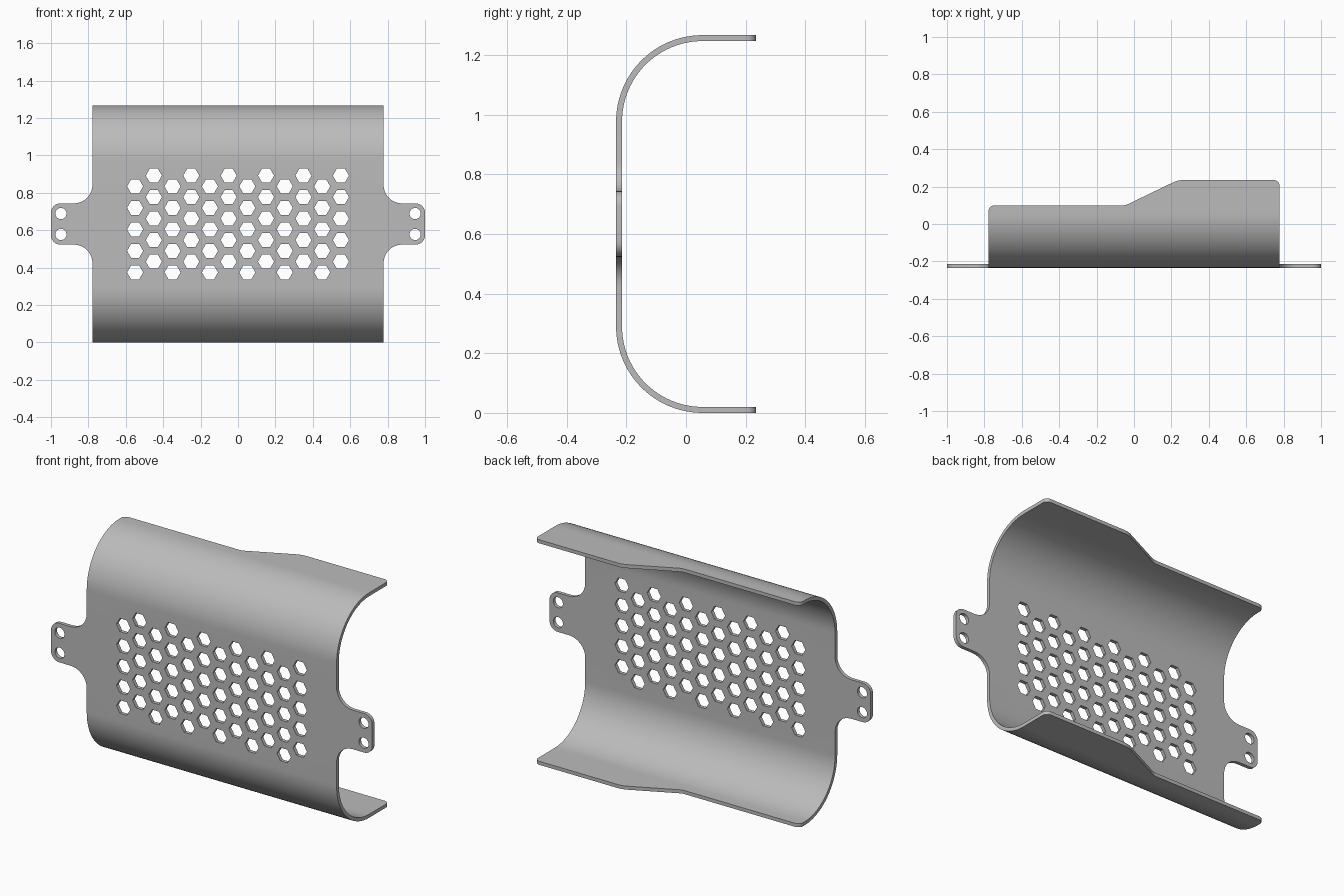
import bpy, bmesh, math
from mathutils import Vector

if "Cube" in bpy.data.objects:
    bpy.data.objects.remove(bpy.data.objects["Cube"], do_unlink=True)

W = 0.778        # half width of the bent cover
Y = 0.2345       # half depth
H = 1.267        # height
R = 0.29         # outer bend radius
T = 0.02         # sheet thickness
MID = H / 2
SEAM_Y = R - Y   # where each bend meets its flange

bm = bmesh.new()


def rounded(corners, steps=8):
    """Closed outline from (u, v, radius) corners."""
    out = []
    for i, (u, v, r) in enumerate(corners):
        p = Vector((u, v, 0))
        if r == 0:
            out.append((u, v))
            continue
        a = (Vector((*corners[i - 1][:2], 0)) - p).normalized()
        b = (Vector((*corners[(i + 1) % len(corners)][:2], 0)) - p).normalized()
        half = a.angle(b) / 2
        centre = p + (a + b).normalized() * r / math.sin(half)
        d = r / math.tan(half)
        s, e = (p + a * d - centre).normalized(), (p + b * d - centre).normalized()
        for k in range(steps + 1):
            q = centre + s.slerp(e, k / steps) * r
            out.append((q.x, q.y))
    return out


def ring(u, v, r, n):
    return [(u + r * math.cos(math.tau * k / n), v + r * math.sin(math.tau * k / n))
            for k in range(n)]


def sheet(loops, place, seams):
    """Flat plate with holes; edges lying on a seam get no wall."""
    layers = [[[bm.verts.new(place(u, v, w)) for u, v in lp] for lp in loops]
              for w in (0, T)]
    for layer in layers:
        edges = [bm.edges.new((lp[i - 1], lp[i])) for lp in layer for i in range(len(lp))]
        bmesh.ops.triangle_fill(bm, use_beauty=True, use_dissolve=False, edges=edges)
    for lp, outer, inner in zip(loops, *layers):
        for i in range(len(lp)):
            on_seam = any(abs(lp[i][1] - s) < 1e-5 and abs(lp[i - 1][1] - s) < 1e-5
                          for s in seams)
            if not on_seam:
                bm.faces.new((outer[i - 1], outer[i], inner[i], inner[i - 1]))


# Front panel with mounting ears
TAB, FIL, RND = 0.11, 0.1, 0.05
half = [(W, R, 0), (W, MID - TAB, FIL), (1, MID - TAB, RND),
        (1, MID + TAB, RND), (W, MID + TAB, FIL), (W, H - R, 0)]
outline = rounded(half + [(-u, v, r) for u, v, r in reversed(half)])
loops = [outline]
# Screw holes
for x in (-0.947, 0.947):
    for dz in (-0.056, 0.056):
        loops.append(ring(x, MID + dz, 0.03, 24))
# Honeycomb vents: staggered columns
PITCH = 0.115
for col in range(12):
    shift = PITCH / 4 if col % 2 else -PITCH / 4
    for row in range(5):
        loops.append(ring((col - 5.5) * 0.1, MID + (row - 2) * PITCH + shift, 0.043, 6))
sheet(loops, lambda u, v, w: (u, w - Y, v), (R, H - R))

# Top and bottom flanges with stepped rear edge
flange = [rounded([(-W, SEAM_Y, 0), (W, SEAM_Y, 0), (W, Y, 0.03),
                   (0.234, Y, 0.12), (-0.047, 0.099, 0.08), (-W, 0.099, 0.03)])]
sheet(flange, lambda u, v, w: (u, v, H - w), (SEAM_Y,))
sheet(flange, lambda u, v, w: (u, v, w), (SEAM_Y,))

# Rounded bends joining panel and flanges
N = 24
for top in (True, False):
    rows = []
    for k in range(N + 1):
        a = math.pi / 2 * k / N
        row = []
        for x, r in ((-W, R), (W, R), (W, R - T), (-W, R - T)):
            z = R - r * math.sin(a)
            row.append(bm.verts.new((x, SEAM_Y - r * math.cos(a), H - z if top else z)))
        rows.append(row)
    for p, q in zip(rows, rows[1:]):
        for i in range(4):
            bm.faces.new((p[i - 1], p[i], q[i], q[i - 1]))

bmesh.ops.remove_doubles(bm, verts=bm.verts, dist=1e-4)
bmesh.ops.recalc_face_normals(bm, faces=bm.faces)
mesh = bpy.data.meshes.new("vented_cover")
bm.to_mesh(mesh)
bm.free()
cover = bpy.data.objects.new("vented_cover", mesh)
bpy.context.collection.objects.link(cover)

# Plain grey sheet metal
grey = bpy.data.materials.new("plain_grey")
grey.use_nodes = True
colour = (0.5, 0.5, 0.5, 1)
grey.diffuse_color = colour
grey.node_tree.nodes["Principled BSDF"].inputs["Base Color"].default_value = colour
mesh.materials.append(grey)

bpy.ops.object.select_all(action="DESELECT")
cover.select_set(True)
bpy.context.view_layer.objects.active = cover
bpy.ops.object.shade_smooth_by_angle(angle=math.radians(30))
